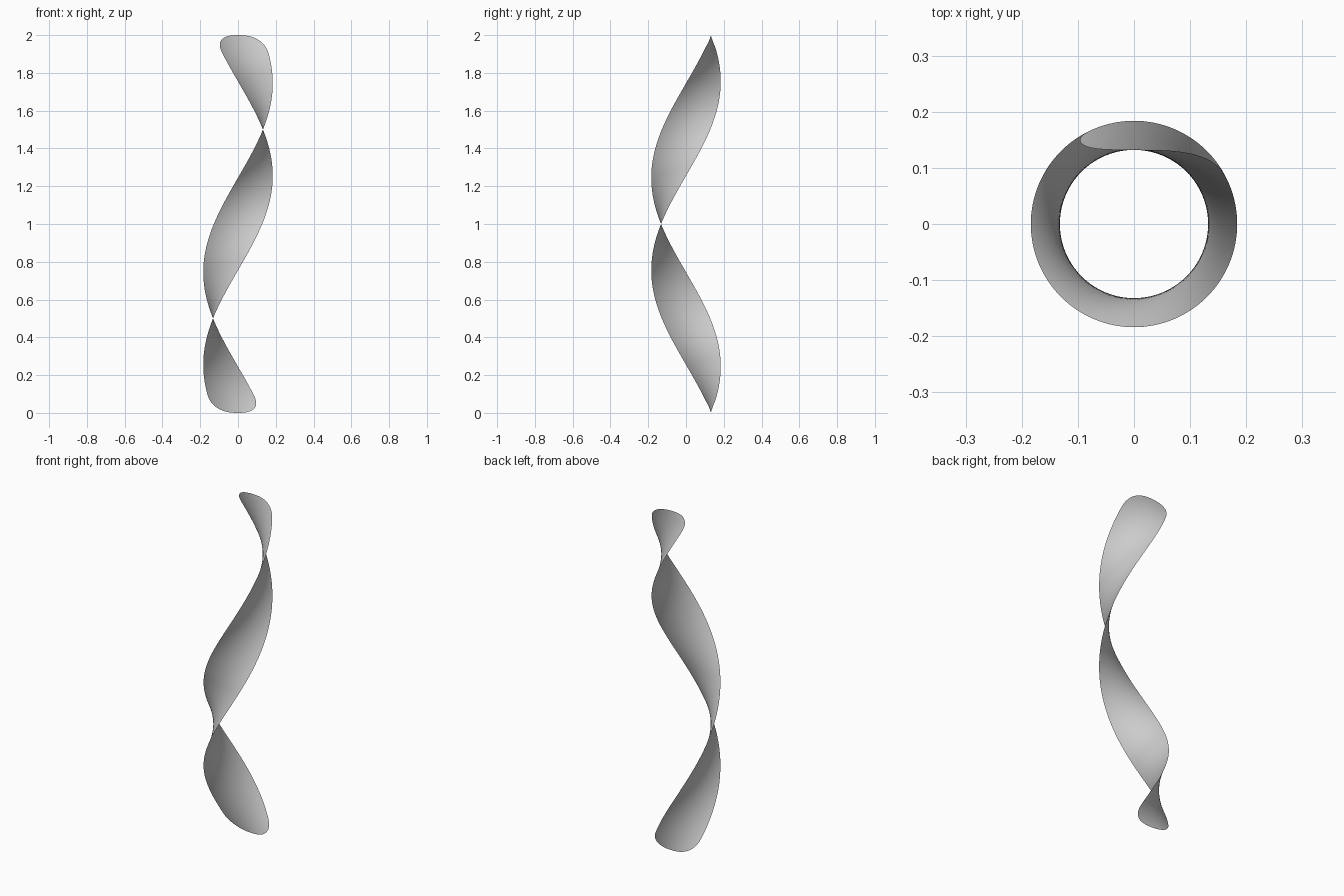
import bpy, bmesh, math

if "Cube" in bpy.data.objects:
    bpy.data.objects.remove(bpy.data.objects["Cube"])

HEIGHT = 2.0      # ribbon height, one full turn
OFFSET = 0.132    # distance of the ribbon from the axis
HALF = 0.128      # half width of the ribbon
CORNER = 0.10     # height of the rounded ends
COLS, ROWS = 24, 200


def end_inset(s):
    """Rounded end outline: inset at normalised width s (-1..1)."""
    return CORNER * (1 - max(0.0, 1 - abs(s) ** 2.5) ** 0.4)


# Twisted ribbon: a flat strip beside the axis, turned once counter-clockwise
bm = bmesh.new()
grid = []
for r in range(ROWS + 1):
    row = []
    for c in range(COLS + 1):
        s = math.sin(math.pi / 2 * (2 * c / COLS - 1))
        inset = end_inset(s)
        z = inset + (HEIGHT - 2 * inset) * r / ROWS
        a = 2 * math.pi * z / HEIGHT
        u = HALF * s
        row.append(bm.verts.new((u * math.cos(a) - OFFSET * math.sin(a),
                                 u * math.sin(a) + OFFSET * math.cos(a), z)))
    grid.append(row)
for r in range(ROWS):
    for c in range(COLS):
        face = bm.faces.new((grid[r][c], grid[r + 1][c],
                             grid[r + 1][c + 1], grid[r][c + 1]))
        face.smooth = True

mesh = bpy.data.meshes.new("twisted_ribbon")
bm.to_mesh(mesh)
bm.free()
bpy.context.collection.objects.link(bpy.data.objects.new("twisted_ribbon", mesh))
